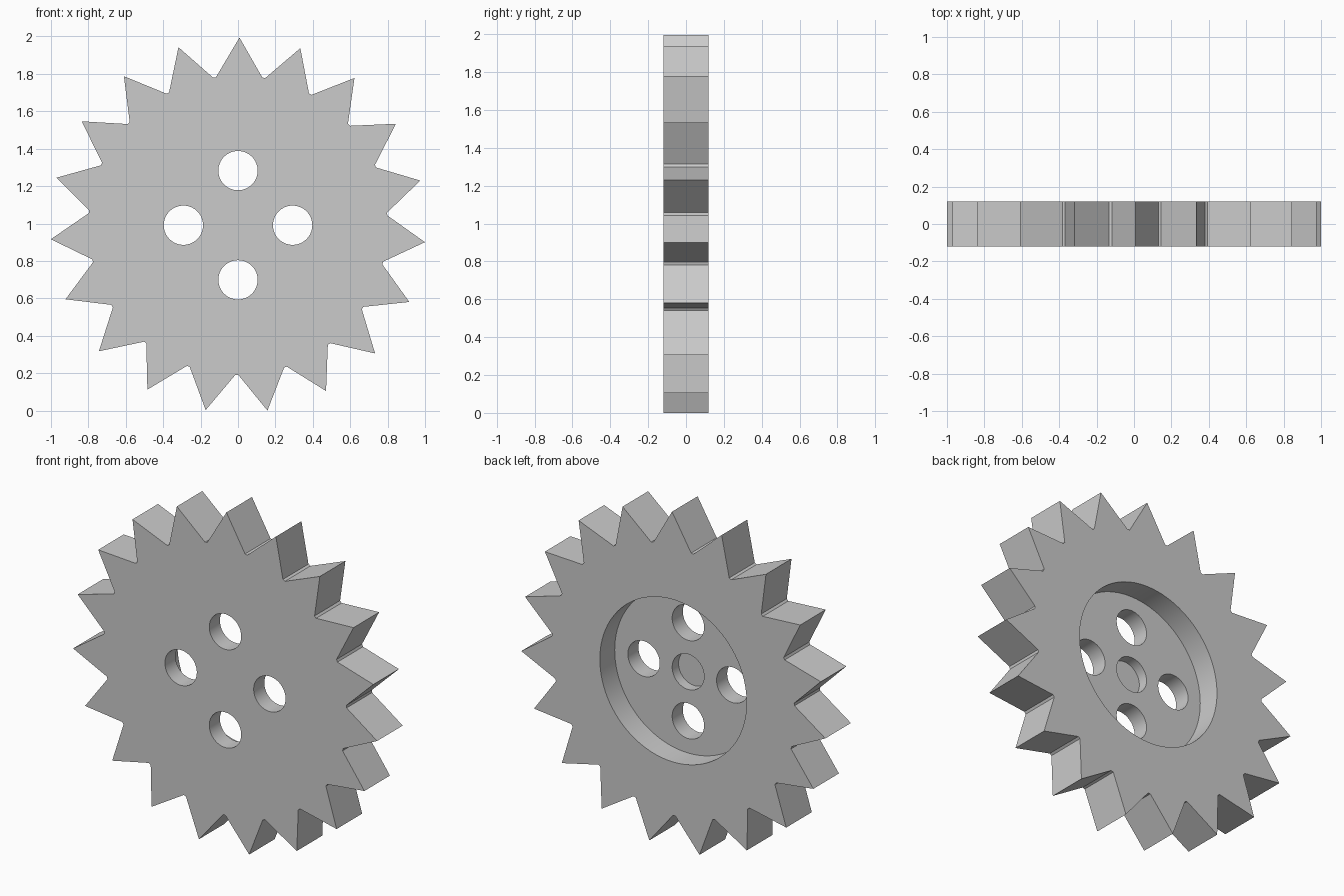
import bpy
import bmesh
from math import sin, cos, radians, pi
from mathutils import Matrix

TEETH = 19
TIP_R, ROOT_R = 1.0035, 0.80
HALF_T = 0.12
CENTRE_Z = 0.991
TWIST = radians(0.45)
FLAT = radians(0.55)      # half angle of the small flat between teeth
FLOOR_Y = -0.02           # floor of the rear recess
HOLE_R, HOLE_OFFSET = 0.105, 0.292

cube = bpy.data.objects.get("Cube")
if cube:
    bpy.data.objects.remove(cube, do_unlink=True)

grey = bpy.data.materials.new("plain grey")
grey.use_nodes = True
colour = (0.6, 0.6, 0.6, 1)
grey.diffuse_color = colour
grey.node_tree.nodes["Principled BSDF"].inputs["Base Color"].default_value = colour


def make_object(name, bm):
    bmesh.ops.recalc_face_normals(bm, faces=bm.faces)
    mesh = bpy.data.meshes.new(name)
    bm.to_mesh(mesh)
    bm.free()
    mesh.materials.append(grey)
    obj = bpy.data.objects.new(name, mesh)
    bpy.context.collection.objects.link(obj)
    return obj


def cut_cylinder(target, x, z, radius, y0, y1, sides=64):
    """Cut a round hole along y between y0 and y1."""
    bm = bmesh.new()
    bmesh.ops.create_cone(
        bm, cap_ends=True, segments=sides, radius1=radius, radius2=radius,
        depth=y1 - y0,
        matrix=Matrix.Translation((x, (y0 + y1) / 2, z)) @ Matrix.Rotation(pi / 2, 4, 'X'))
    cutter = make_object("hole_cutter", bm)
    cutter.hide_render = True
    mod = target.modifiers.new("hole", 'BOOLEAN')
    mod.operation = 'DIFFERENCE'
    mod.solver = 'EXACT'
    mod.object = cutter
    bpy.context.view_layer.objects.active = target
    bpy.ops.object.modifier_apply(modifier=mod.name)
    bpy.data.objects.remove(cutter, do_unlink=True)


# Toothed disc: tip, then a narrow flat at the root, repeated
bm = bmesh.new()
step = 2 * pi / TEETH
outline = []
for i in range(TEETH):
    a = i * step + TWIST
    root = a + step / 2
    for angle, r in ((a, TIP_R), (root - FLAT, ROOT_R), (root + FLAT, ROOT_R)):
        outline.append(bm.verts.new((r * sin(angle), -HALF_T, CENTRE_Z + r * cos(angle))))
face = bm.faces.new(outline)
extruded = bmesh.ops.extrude_face_region(bm, geom=[face])["geom"]
bmesh.ops.translate(bm, vec=(0, 2 * HALF_T, 0),
                    verts=[v for v in extruded if isinstance(v, bmesh.types.BMVert)])
gear = make_object("toothed_wheel", bm)

# Wide recess in the back, with a shallow blind hole at its middle
cut_cylinder(gear, 0, CENTRE_Z, 0.483, FLOOR_Y, 0.3, 96)
cut_cylinder(gear, 0, CENTRE_Z, HOLE_R, -0.08, 0.3)

# Four through holes around the middle
for k in range(4):
    a = k * pi / 2
    cut_cylinder(gear, HOLE_OFFSET * cos(a), CENTRE_Z + HOLE_OFFSET * sin(a), HOLE_R, -0.3, 0.3)

# Smooth hole walls, crisp edges
bpy.ops.object.select_all(action='DESELECT')
gear.select_set(True)
bpy.context.view_layer.objects.active = gear
bpy.ops.object.shade_smooth_by_angle(angle=radians(30))
